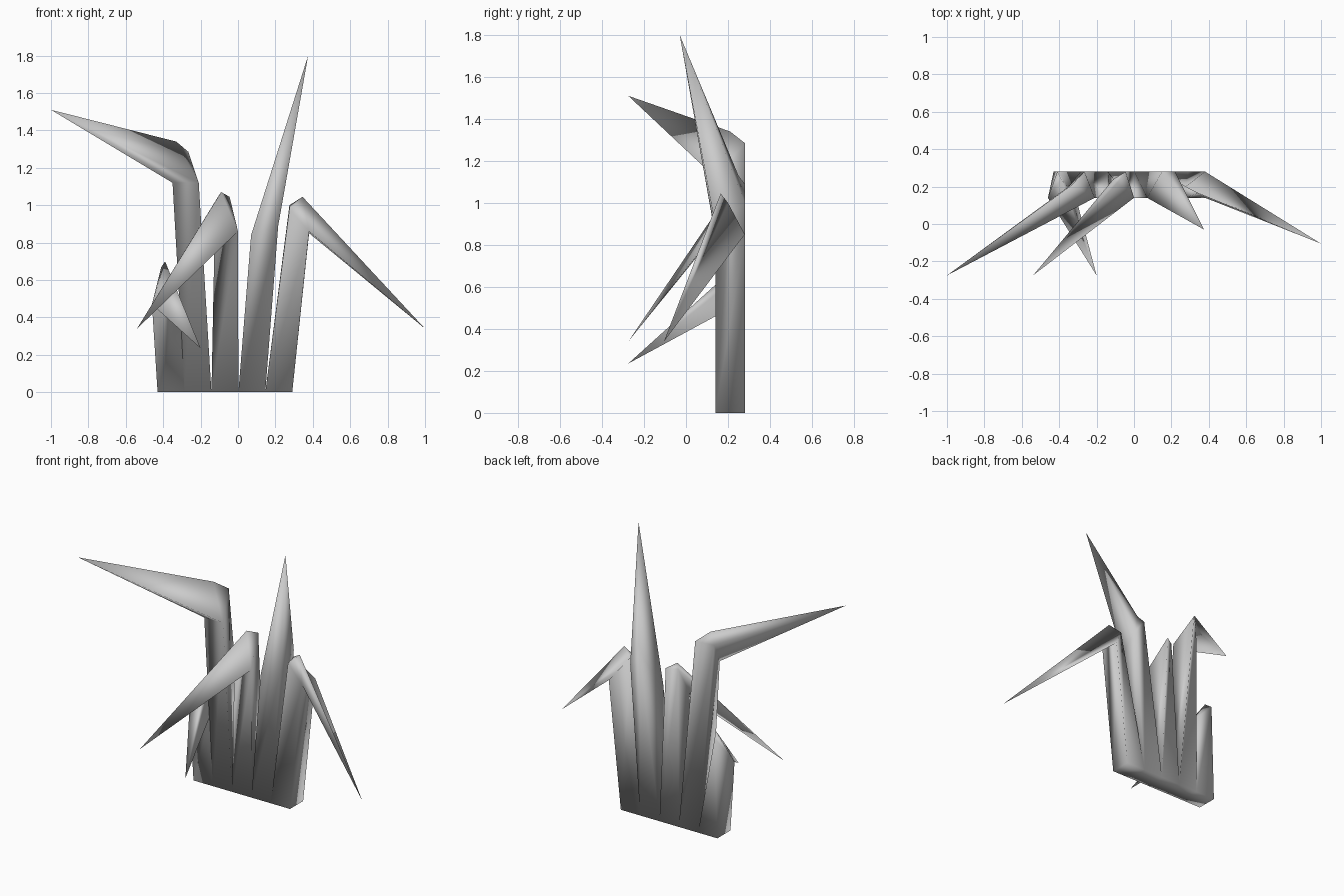
import bpy, bmesh

cube = bpy.data.objects.get("Cube")
if cube:
    bpy.data.objects.remove(cube, do_unlink=True)

FRONT, BACK = 0.14, 0.28
LEFT_END, STEP = -0.43, 0.144

# Each blade: four knee corners in the order front-low-x, front-high-x,
# back-high-x, back-low-x; outer corner of the bend; crown of the bend; tip
BLADES = [
    ([(-.46, FRONT, .47), (-.31, FRONT, .46), (-.355, .2, .61), (-.41, BACK, .67)],
     3, (-.39, .24, .7), (-.2, -.275, .235)),
    ([(-.35, FRONT, 1.12), (-.21, FRONT, 1.12), (-.265, BACK, 1.285), (-.35, .2, 1.25)],
     2, (-.33, .21, 1.34), (-1, -.275, 1.51)),
    ([(-.125, FRONT, .85), (0, FRONT, .86), (-.045, BACK, 1.045), (-.11, .24, 1.04)],
     2, (-.09, .22, 1.07), (-.54, -.275, .34)),
    ([(.07, FRONT, .84), (.215, FRONT, .89), (.22, BACK, 1), (.15, BACK, 1.09)],
     3, (.18, .25, 1.13), (.375, -.03, 1.8)),
    ([(.275, FRONT, .98), (.38, FRONT, .86), (.38, BACK, .85), (.275, .2, 1)],
     0, (.345, .165, 1.045), (1, -.105, .34)),
]

bm = bmesh.new()

# Shared foot row under all the blades
foot = [[bm.verts.new((LEFT_END + STEP * i, y, 0)) for y in (FRONT, BACK)]
        for i in range(len(BLADES) + 1)]

for i, (corners, outer, crown, tip) in enumerate(BLADES):
    base = [foot[i][0], foot[i + 1][0], foot[i + 1][1], foot[i][1]]
    knee = [bm.verts.new(corner) for corner in corners]
    crown, tip = bm.verts.new(crown), bm.verts.new(tip)
    bm.faces.new(base[::-1])
    for a in range(4):
        b = (a + 1) % 4
        # Stalk side
        bm.faces.new((base[a], base[b], knee[b], knee[a]))
        # Folded head, rounded over the outer corner by the crown
        if a == outer:
            bm.faces.new((knee[a], knee[b], crown))
            bm.faces.new((crown, knee[b], tip))
        elif b == outer:
            bm.faces.new((knee[a], knee[b], crown))
            bm.faces.new((knee[a], crown, tip))
        else:
            bm.faces.new((knee[a], knee[b], tip))

for face in bm.faces:
    face.smooth = True

mesh = bpy.data.meshes.new("grass_blades")
bm.to_mesh(mesh)
bm.free()
grass = bpy.data.objects.new("grass_blades", mesh)
bpy.context.collection.objects.link(grass)

# Plain grey colour
color = (0.6, 0.6, 0.6, 1)
grey = bpy.data.materials.new("light_grey")
grey.use_nodes = True
grey.diffuse_color = color
grey.node_tree.nodes["Principled BSDF"].inputs["Base Color"].default_value = color
mesh.materials.append(grey)
